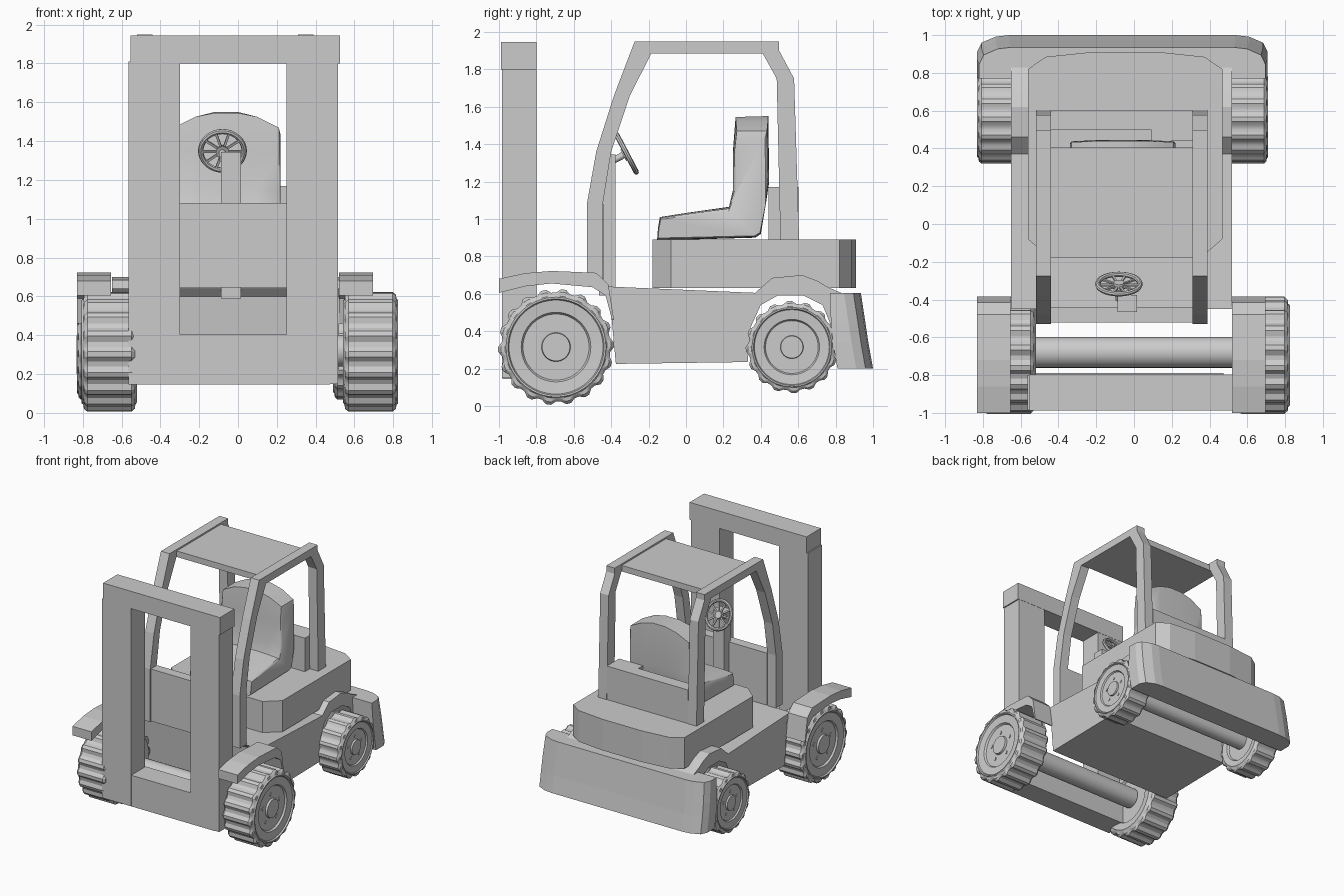
import bpy, bmesh, math
from mathutils import Matrix, Vector

if "Cube" in bpy.data.objects:
    bpy.data.objects.remove(bpy.data.objects["Cube"])


def finish(name, bm, smooth=None):
    bmesh.ops.recalc_face_normals(bm, faces=bm.faces)
    me = bpy.data.meshes.new(name)
    bm.to_mesh(me)
    bm.free()
    ob = bpy.data.objects.new(name, me)
    bpy.context.collection.objects.link(ob)
    if smooth:
        bpy.ops.object.select_all(action='DESELECT')
        ob.select_set(True)
        bpy.context.view_layer.objects.active = ob
        bpy.ops.object.shade_smooth_by_angle(angle=math.radians(smooth))
    return ob


def add_loft(bm, rings):
    """Skin closed rings and cap both ends."""
    vs = [[bm.verts.new(p) for p in r] for r in rings]
    n = len(vs[0])
    for a, b in zip(vs, vs[1:]):
        for i in range(n):
            bm.faces.new((a[i], a[(i + 1) % n], b[(i + 1) % n], b[i]))
    bm.faces.new(vs[0])
    bm.faces.new(vs[-1])


def loft(name, rings, smooth=None):
    bm = bmesh.new()
    add_loft(bm, rings)
    return finish(name, bm, smooth)


def prism(name, x0, x1, yz):
    return loft(name, [[(x, y, z) for y, z in yz] for x in (x0, x1)])


def box(name, x0, x1, y0, y1, z0, z1):
    return prism(name, x0, x1, [(y0, z0), (y1, z0), (y1, z1), (y0, z1)])


def circle(x, y, z, r, n):
    return [(x, y + r * math.cos(2 * math.pi * i / n), z + r * math.sin(2 * math.pi * i / n))
            for i in range(n)]


def rod(name, x0, x1, y, z, r, n=24):
    return loft(name, [circle(x0, y, z, r, n), circle(x1, y, z, r, n)], 40)


def wheel(name, x_in, x_out, y, z, R, lobes):
    # lathe profile: (fraction of width, fraction of radius, is tread)
    prof = [(.10, .15, 0), (.10, .60, 0), (.03, .64, 0), (.0, .84, 0), (.03, .88, 0), (.04, .95, 1), (.10, 1, 1),
            (.90, 1, 1), (.96, .95, 1), (.97, .88, 0), (1, .86, 0), (1, .83, 0), (.96, .81, 0),
            (.94, .60, 0), (.89, .57, 0), (.89, .25, 0), (.95, .24, 0), (.95, .10, 0)]
    shape = (0, 0, .06, .06)
    n = lobes * 4
    rings = []
    for t, r, tread in prof:
        ring = []
        for i in range(n):
            rr = R * (r - (shape[i % 4] if tread else 0))
            a = 2 * math.pi * i / n
            ring.append((x_in + t * (x_out - x_in), y + rr * math.cos(a), z + rr * math.sin(a)))
        rings.append(ring)
    loft(name, rings, 30)
    # wheel nuts
    bm = bmesh.new()
    for k in range(5):
        a = math.radians(90 + 72 * k)
        cy, cz = y + .37 * R * math.cos(a), z + .37 * R * math.sin(a)
        w = x_out - x_in
        add_loft(bm, [circle(x_in + .85 * w, cy, cz, .05 * R, 10), circle(x_in + .91 * w, cy, cz, .05 * R, 10)])
    finish(name + "_nuts", bm)


# wheels and axles
wheel("front_wheel_right", .54, .825, -.695, .315, .31, 18)
wheel("front_wheel_left", -.52, -.805, -.695, .315, .31, 18)
wheel("rear_wheel_right", .49, .71, .566, .315, .247, 16)
wheel("rear_wheel_left", -.61, -.83, .566, .315, .247, 16)
rod("front_axle", -.54, .56, -.68, .32, .082)
rod("rear_axle", -.63, .52, .566, .32, .065)

# mast
for n, x0, x1 in (("left", -.565, -.30), ("right", .25, .515)):
    box("mast_upright_" + n, x0, x1, -.985, -.80, .15, 1.81)
box("mast_top_bar", -.555, .525, -.988, -.798, 1.80, 1.945)
box("mast_bottom_bar", -.565, .475, -.98, -.79, .145, .405)
box("mast_bottom_bar_end", .47, .515, -.975, -.80, .19, .40)

# chassis with the arches over the rear wheels
prism("chassis", -.65, .52, [
    (-.45, .64), (-.41, .60), (-.375, .225), (.33, .235), (.345, .42), (.40, .54), (.49, .59),
    (.63, .59), (.73, .54), (.78, .42), (.84, .42), (.84, .60), (.76, .635), (.70, .67), (.62, .70),
    (.46, .685), (.37, .605)])

# front mudguards
guard = [(-1, .68), (-.86, .71), (-.72, .722), (-.48, .712), (-.415, .65), (-.385, .46),
         (-.395, .46), (-.43, .59), (-.50, .635), (-.72, .655), (-.86, .64), (-1, .605)]
prism("front_mudguard_left", -.83, -.655, guard)
prism("front_mudguard_right", .52, .695, guard)

# counterweight: plan outline stepped outwards towards the bottom
rings = []
for z, back, front, s in ((.20, 1.0, .81, 1), (.34, .975, .785, 1), (.44, .96, .775, .997), (.605, .935, .77, .985)):
    plan = [(-.77, front), (-.77, back - .09), (-.745, back - .04), (-.67, back - .008), (-.60, back)]
    plan += [(-x, y) for x, y in reversed(plan)]
    rings.append([(-.062 + x * s, y, z) for x, y in plan])
loft("counterweight", rings)

# engine hood
half = [(-.40, -.18), (-.515, -.08), (-.515, .82), (-.42, .885), (-.18, .91)]
plan = half + [(-x, y) for x, y in reversed(half)]
loft("engine_hood", [[(x - .047, y, z) for x, y in plan] for z in (.63, .89)])

# overhead guard: two side frames and a roof
frame = [(-.53, .64), (-.53, 1.08), (-.48, 1.36), (-.385, 1.66), (-.275, 1.948), (.498, 1.948), (.498, 1.90),
         (.578, 1.75), (.605, .88), (.505, .88), (.485, 1.75), (.41, 1.885), (-.185, 1.885),
         (-.30, 1.66), (-.40, 1.36), (-.445, 1.08), (-.445, .64)]
prism("side_frame_left", -.52, -.44, frame)
prism("side_frame_right", .31, .388, frame)
box("roof", -.44, .31, -.18, .405, 1.885, 1.935)
box("front_panel", -.44, .31, -.522, -.44, .645, 1.08)
box("rear_panel", -.44, .31, .50, .602, .88, 1.17)
box("rear_panel_step", .09, .31, .44, .51, .88, 1.17)

# seat: side profile swept across the width, lower and slimmer at the edges
seat_side = [(-.155, .885), (-.15, .95), (-.14, 1.01), (.02, 1.035), (.23, 1.065), (.25, 1.15), (.25, 1.35),
             (.265, 1.545), (.44, 1.55), (.445, 1.20), (.43, 1.10), (.40, .92), (.37, .90)]
rings = []
for x, top, k in ((-.28, 1.43, .80), (-.27, 1.47, .92), (-.16, 1.525, .98), (-.06, 1.55, 1), (.06, 1.55, 1),
                  (.16, 1.525, .98), (.27, 1.47, .92), (.28, 1.43, .80)):
    ring = []
    for y, z in seat_side:
        if z > 1.1:
            y = .35 + (y - .35) * k
        else:
            z = .95 + (z - .95) * k
            y = .15 + (y - .15) * (.9 + .1 * k)
        ring.append((x - .06, y, min(z, top)))
    rings.append(ring)
loft("seat", rings, 40)

# steering column and wheel
box("steering_column", -.087, .015, -.465, -.376, .59, 1.345)
tilt = Matrix.Translation((-.08, -.318, 1.35)) @ Vector((0, .2, .105)).to_track_quat('Z', 'Y').to_matrix().to_4x4()
bm = bmesh.new()
N, M = 32, 8
rim = [[bm.verts.new(((.112 + .014 * math.cos(b)) * math.cos(a), (.112 + .014 * math.cos(b)) * math.sin(a),
                      .014 * math.sin(b)))
        for b in (2 * math.pi * j / M for j in range(M))] for a in (2 * math.pi * i / N for i in range(N))]
for i in range(N):
    for j in range(M):
        bm.faces.new((rim[i][j], rim[(i + 1) % N][j], rim[(i + 1) % N][(j + 1) % M], rim[i][(j + 1) % M]))
for k in range(10):
    m = Matrix.Rotation(math.radians(36 * k), 4, 'Z') @ Matrix.Translation((.065, 0, -.006)) \
        @ Matrix.Diagonal((.10, .012, .01, 1))
    bmesh.ops.create_cube(bm, size=1, matrix=m)
bmesh.ops.create_cone(bm, cap_ends=True, segments=16, radius1=.035, radius2=.028, depth=.03,
                      matrix=Matrix.Translation((0, 0, -.005)))
bmesh.ops.create_cone(bm, cap_ends=True, segments=12, radius1=.018, radius2=.018, depth=.09,
                      matrix=Matrix.Translation((0, 0, -.05)))
bmesh.ops.transform(bm, matrix=tilt, verts=bm.verts)
finish("steering_wheel", bm, 40)
